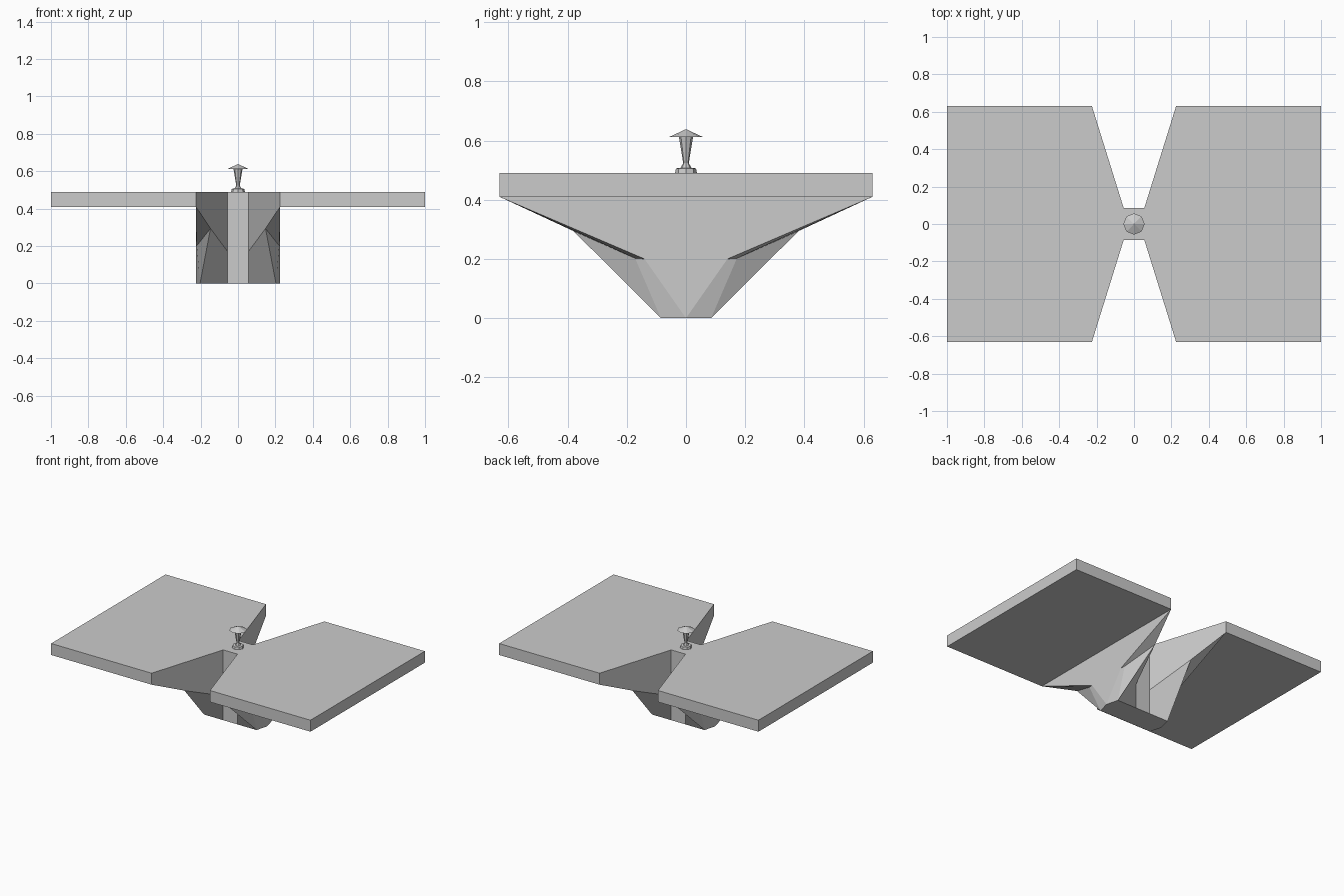
import bpy, bmesh, math

if "Cube" in bpy.data.objects:
    bpy.data.objects.remove(bpy.data.objects["Cube"])


def finish(bm, name):
    bmesh.ops.remove_doubles(bm, verts=bm.verts, dist=0.0005)
    bmesh.ops.recalc_face_normals(bm, faces=bm.faces)
    bmesh.ops.dissolve_limit(bm, angle_limit=0.005, verts=bm.verts, edges=bm.edges)
    me = bpy.data.meshes.new(name)
    bm.to_mesh(me)
    bm.free()
    ob = bpy.data.objects.new(name, me)
    bpy.context.collection.objects.link(ob)
    return ob


def lathe(name, profile, sides=8):
    """Faceted turned part from (radius, z) points, starting and ending on the axis."""
    bm = bmesh.new()
    rings = [[bm.verts.new((r * math.cos(2 * math.pi * i / sides),
                            r * math.sin(2 * math.pi * i / sides), z))
              for i in range(sides)] for r, z in profile]
    bm.faces.new(rings[0])
    for a, b in zip(rings, rings[1:]):
        for i in range(sides):
            j = (i + 1) % sides
            bm.faces.new((a[i], a[j], b[j], b[i]))
    bm.faces.new(rings[-1])
    return finish(bm, name)


# Main dimensions
L, W, TOP, UNDER = 1.0, 0.63, 0.49, 0.41
HX, WX, WY = 0.225, 0.055, 0.085     # hip width, waist half width and depth

# Named corners of one quarter (right, front)
P = {
    'c': (0, 0, TOP), 'e': (L, 0, TOP), 'f': (L, -W, TOP), 't': (HX, -W, TOP),
    'w': (WX, -WY, TOP), 'm': (0, -WY, TOP),
    'E': (L, 0, UNDER), 'F': (L, -W, UNDER), 'T': (HX, -W, UNDER), 'H': (HX, 0, UNDER),
    's': (WX, -WY, 0.17), 'S': (WX, -WY, 0), 'M': (0, -WY, 0), 'C': (0, 0, 0),
    'V': (HX, 0, 0), 'R': (0.203, -WY, 0), 'p': (0.147, -0.38, 0.294),
    'q': (HX, -0.14, 0.2), 'Q': (0.22, -0.172, 0.202),
}
# top, underside, end, front edge, notch wall, waist, leg web, leg flank,
# wing underside, side, leg corner, foot
FACES = ['ceftwm', 'EFTH', 'eEFf', 'fFTt', 'tTpsw', 'wsSMm', 'spRS', 'pQR',
         'pTqQ', 'HTqV', 'qVRQ', 'CVRSM']

# Bow-tie slab with its tapering support, four mirrored quarters
bm = bmesh.new()
for sx in (1, -1):
    for sy in (1, -1):
        v = {k: bm.verts.new((x * sx, y * sy, z)) for k, (x, y, z) in P.items()}
        for f in FACES:
            bm.faces.new([v[k] for k in f])
finish(bm, "platform_and_support")

# Small lamp at the waist: foot, flared lantern, conical cap
lathe("lamp_foot", [(0.038, TOP - 0.005), (0.034, 0.506), (0.018, 0.508), (0.008, 0.527)])
lathe("lamp_body", [(0.008, 0.515), (0.024, 0.613)])
lathe("lamp_cap", [(0.022, 0.615), (0.057, 0.612), (0.001, 0.638)])
